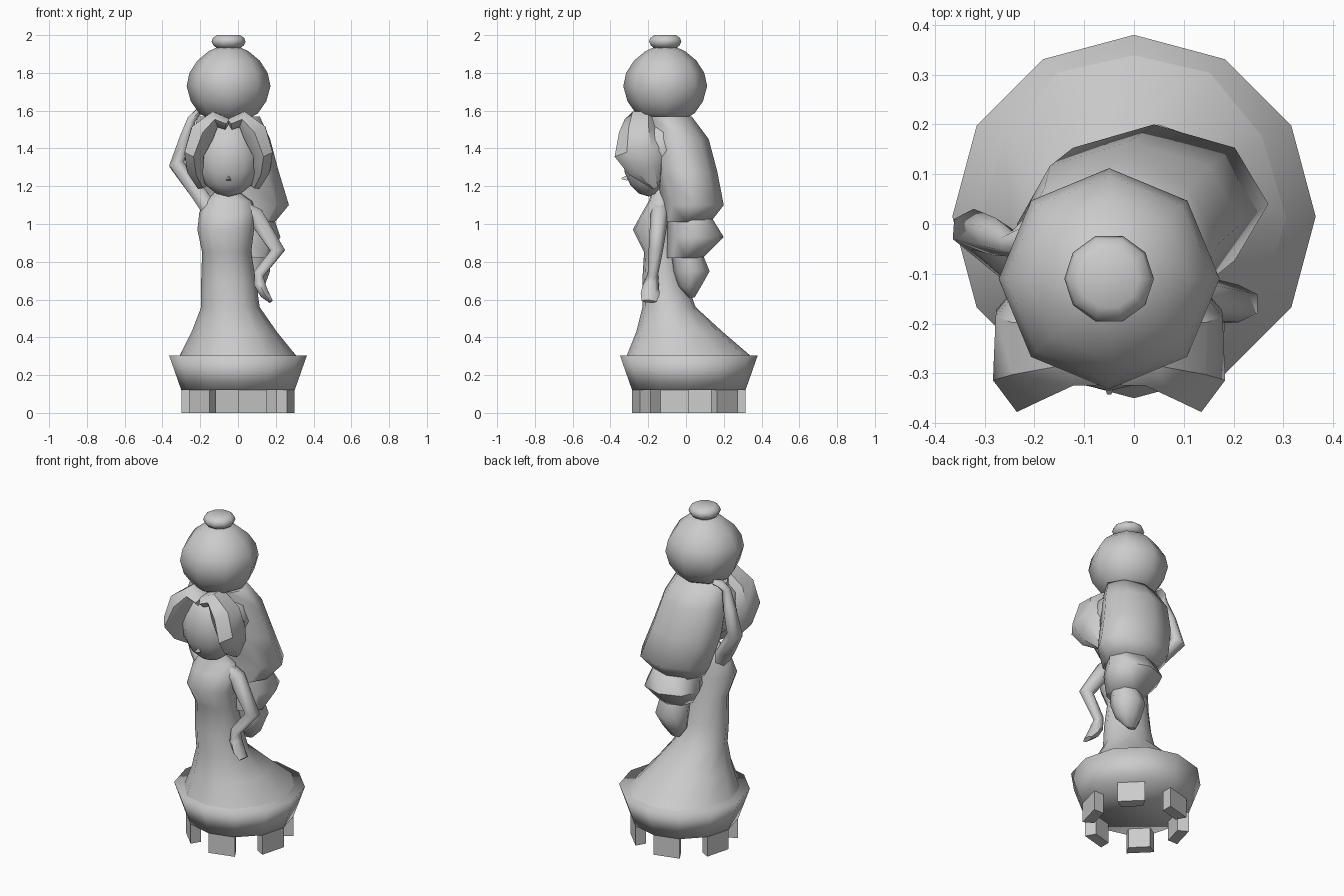
import bpy, bmesh, math
from mathutils import Vector

AX, AY = -0.05, -0.11      # axis of head and ball


def finish(name, bm, angle):
    bmesh.ops.recalc_face_normals(bm, faces=bm.faces)
    me = bpy.data.meshes.new(name)
    bm.to_mesh(me)
    bm.free()
    ob = bpy.data.objects.new(name, me)
    bpy.context.collection.objects.link(ob)
    bpy.ops.object.select_all(action='DESELECT')
    ob.select_set(True)
    bpy.context.view_layer.objects.active = ob
    bpy.ops.object.shade_smooth_by_angle(angle=math.radians(angle))
    return ob


def skin(name, rings, angle=40):
    """Join equal-sized loops of points into a capped surface."""
    bm = bmesh.new()
    loops = [[bm.verts.new(p) for p in r] for r in rings]
    n = len(loops[0])
    for a, b in zip(loops, loops[1:]):
        for i in range(n):
            j = (i + 1) % n
            bm.faces.new((a[i], a[j], b[j], b[i]))
    bm.faces.new(loops[0][::-1])
    bm.faces.new(loops[-1])
    return finish(name, bm, angle)


def loft(name, sections, n, wave=0, angle=60):
    """Stack horizontal ellipses given as (z, cx, cy, rx, ry)."""
    rings = []
    for z, cx, cy, rx, ry in sections:
        ring = []
        for i in range(n):
            a = math.tau * i / n
            k = 1 - wave * (i % 2)
            ring.append((cx + rx * k * math.cos(a), cy + ry * k * math.sin(a), z))
        rings.append(ring)
    return skin(name, rings, angle)


def tube(name, path, n=6, angle=70):
    """Sweep an ellipse along points (x, y, z, depth radius, thickness radius)."""
    pts = [Vector(p[:3]) for p in path]
    rings = []
    for i, p in enumerate(path):
        t = (pts[min(i + 1, len(pts) - 1)] - pts[max(i - 1, 0)]).normalized()
        u = Vector((0, 1, 0))
        u = (u - t * u.dot(t)).normalized()
        v = t.cross(u)
        rings.append([pts[i] + u * p[3] * math.cos(math.tau * k / n)
                      + v * p[4] * math.sin(math.tau * k / n) for k in range(n)])
    return skin(name, rings, angle)


def ellipsoid(name, c, r, seg, rows):
    bm = bmesh.new()
    bmesh.ops.create_uvsphere(bm, u_segments=seg, v_segments=rows, radius=1)
    for v in bm.verts:
        v.co = Vector((c[0] + v.co.x * r[0], c[1] + v.co.y * r[1], c[2] + v.co.z * r[2]))
    return finish(name, bm, 70)


# Flared twelve-sided base
loft("base", [(0.12, 0, 0.015, 0.30, 0.30), (0.305, 0, 0.015, 0.365, 0.365)], 12, angle=179)

# Six feet, each under every second side of the base
for k in range(6):
    a0 = math.radians(-90 + 60 * k)
    foot = []
    for z in (0, 0.13):
        foot.append([(r * math.cos(a), 0.015 + r * math.sin(a), z) for r, a in
                     ((0.30, a0), (0.30, a0 + math.pi / 6),
                      (0.235, a0 + math.pi / 6), (0.235, a0))])
    skin("foot_%d" % (k + 1), foot)

# Dress: flared skirt, waist, bust, shoulders and neck
loft("dress", [
    (0.30, 0, 0.015, 0.31, 0.34),
    (0.43, -0.02, -0.035, 0.225, 0.235),
    (0.56, -0.04, -0.09, 0.155, 0.145),
    (0.70, -0.05, -0.115, 0.145, 0.12),
    (0.85, -0.06, -0.125, 0.13, 0.10),
    (0.97, -0.065, -0.165, 0.15, 0.12),
    (1.06, -0.055, -0.145, 0.15, 0.09),
    (1.12, -0.05, -0.135, 0.125, 0.065),
    (1.16, -0.055, -0.135, 0.075, 0.05),
    (1.25, -0.05, -0.15, 0.055, 0.045)], 12, wave=0.03)

# Head and nose
ellipsoid("face", (AX, -0.195, 1.35), (0.17, 0.14, 0.205), 12, 8)
skin("nose", [
    [(AX + 0.015, -0.31, 1.23), (AX - 0.015, -0.31, 1.23), (AX, -0.31, 1.26)],
    [(AX + 0.004, -0.343, 1.238), (AX - 0.004, -0.343, 1.238), (AX, -0.342, 1.243)]], 80)

# Hair cap and two swept fringe lobes mirrored about the parting
ellipsoid("hair_cap", (AX, -0.125, 1.39), (0.205, 0.16, 0.19), 10, 6)
for side, s in (("left", 1), ("right", -1)):
    lobe = [(0.0, -0.255, 1.525, 0.07, 0.035),
            (0.07, -0.24, 1.555, 0.085, 0.05),
            (0.14, -0.25, 1.48, 0.105, 0.075),
            (0.18, -0.25, 1.38, 0.13, 0.06),
            (0.18, -0.215, 1.30, 0.095, 0.05),
            (0.14, -0.16, 1.20, 0.025, 0.03)]
    tube("fringe_" + side, [(AX + s * x, y, z, a, b) for x, y, z, a, b in lobe], 6, 45)

# Long back hair in three flaring tiers
loft("back_hair_upper", [
    (1.57, -0.05, -0.09, 0.165, 0.12),
    (1.45, -0.035, -0.04, 0.205, 0.16),
    (1.28, -0.01, 0.0, 0.225, 0.165),
    (1.10, 0.04, 0.04, 0.23, 0.16),
    (1.01, 0.035, 0.0, 0.16, 0.13)], 8)
loft("back_hair_middle", [
    (1.06, 0.04, 0.01, 0.14, 0.11),
    (0.93, 0.05, 0.05, 0.175, 0.15),
    (0.82, 0.065, -0.005, 0.105, 0.095)], 8)
loft("back_hair_tip", [
    (0.86, 0.065, 0.0, 0.09, 0.08),
    (0.75, 0.07, 0.03, 0.10, 0.095),
    (0.67, 0.06, 0.02, 0.08, 0.06),
    (0.61, 0.05, 0.03, 0.03, 0.015)], 8)

# Raised arm steadying the ball
tube("raised_arm", [
    (-0.14, -0.13, 1.06, 0.05, 0.05),
    (-0.20, -0.11, 1.15, 0.048, 0.048),
    (-0.325, -0.01, 1.315, 0.042, 0.045),
    (-0.28, -0.025, 1.45, 0.038, 0.036),
    (-0.245, -0.04, 1.555, 0.026, 0.026),
    (-0.215, -0.025, 1.59, 0.034, 0.02),
    (-0.18, -0.005, 1.60, 0.022, 0.012)])

# Lowered arm bent at the elbow, hand at the hip
tube("lowered_arm", [
    (0.02, -0.14, 1.08, 0.05, 0.05),
    (0.09, -0.14, 1.045, 0.048, 0.052),
    (0.21, -0.16, 0.86, 0.038, 0.044),
    (0.11, -0.175, 0.735, 0.028, 0.032),
    (0.115, -0.185, 0.68, 0.042, 0.034),
    (0.14, -0.19, 0.63, 0.05, 0.028),
    (0.175, -0.195, 0.59, 0.04, 0.012)])

# Round ball on the head with a rim on top
loft("ball", [(z, AX, AY, r, r) for z, r in (
    (1.555, 0.10), (1.585, 0.155), (1.65, 0.20), (1.73, 0.222),
    (1.80, 0.207), (1.865, 0.165), (1.915, 0.105), (1.94, 0.05))], 8, angle=60)
loft("ball_rim", [(z, AX, AY, r, r) for z, r in (
    (1.93, 0.06), (1.945, 0.08), (1.965, 0.09), (1.985, 0.083), (2.0, 0.06))], 10, angle=50)
